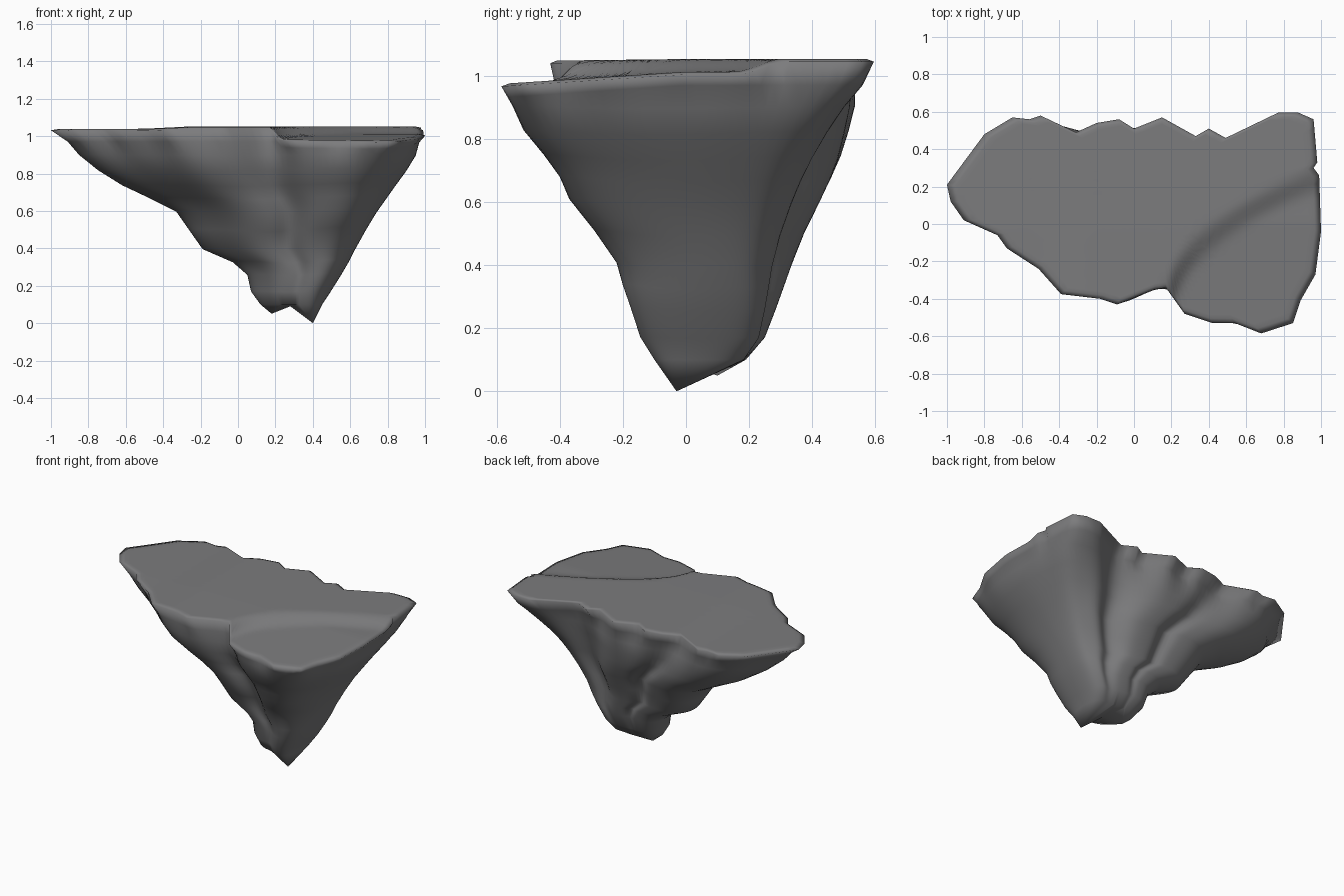
import bpy, bmesh, math

if "Cube" in bpy.data.objects:
    bpy.data.objects.remove(bpy.data.objects["Cube"])

rock = bpy.data.materials.new("dark grey rock")
rock.diffuse_color = (0.2, 0.2, 0.205, 1)
rock.use_nodes = True
rock.node_tree.nodes["Principled BSDF"].inputs["Base Color"].default_value = rock.diffuse_color

# Plan outline of the plateau, counter-clockwise from the left point
P = [(-1, .21), (-.98, .12), (-.91, .02), (-.73, -.06), (-.68, -.13), (-.51, -.24),
     (-.39, -.375), (-.18, -.40), (-.09, -.43), (.11, -.35), (.17, -.34), (.27, -.48),
     (.42, -.53), (.54, -.53), (.68, -.585), (.85, -.53), (.89, -.41), (.97, -.27),
     (1, -.04), (.99, .26), (.96, .30), (.98, .33), (.96, .56), (.88, .595), (.77, .595),
     (.49, .46), (.40, .51), (.33, .47), (.15, .57), (0, .51), (-.08, .56), (-.2, .54),
     (-.31, .49), (-.5, .58), (-.56, .56), (-.65, .57), (-.8, .48)]
outline = []
for i, a in enumerate(P):
    b = P[(i + 1) % len(P)]
    n = max(1, round(math.dist(a, b) / .045))
    outline += [(a[0] + (b[0] - a[0]) * k / n, a[1] + (b[1] - a[1]) * k / n) for k in range(n)]

# Underside sections: z, x min, x max, y min, y max
LEVELS = [(.97, -.91, .97, -.565, .56), (.90, -.85, .95, -.55, .535),
          (.82, -.75, .90, -.515, .515), (.74, -.62, .84, -.45, .49),
          (.67, -.47, .79, -.40, .46), (.60, -.33, .74, -.37, .425),
          (.50, -.26, .68, -.29, .375), (.40, -.19, .625, -.22, .335),
          (.33, -.03, .59, -.20, .31), (.26, .05, .55, -.175, .285),
          (.17, .07, .495, -.145, .25), (.10, .12, .45, -.10, .19)]


def bump(v, centre, width):
    return math.exp(-((v - centre) / width) ** 2)


def smoothed(points):
    """One pass of rounding off a closed outline."""
    n = len(points)
    return [tuple((points[i - 1][k] + 2 * points[i][k] + points[(i + 1) % n][k]) / 4
                  for k in (0, 1)) for i in range(n)]


def unit(points):
    """Scale an outline to the unit square."""
    xs, ys = [p[0] for p in points], [p[1] for p in points]
    return [((x - min(xs)) / (max(xs) - min(xs)), (y - min(ys)) / (max(ys) - min(ys)))
            for x, y in points]


def top_height(x, y):
    """Plateau, with a lower shelf at the front right."""
    high = 1.052 - .013 * min(1, max(0, (-x - .25) / .25)) + .012 * min(0, y + .05)
    if x <= .172:
        return high
    s = math.sqrt((x - .17) / .8)
    d = (-.34 + .65 * s - y) / math.hypot(1, .406 / s)
    t = min(1, max(0, d / .14))
    t = t * t * (3 - 2 * t)
    low = 1.012 + .065 * min(0, y)
    return high + (low - high) * t


bm = bmesh.new()


def bridge(upper, lower):
    n = len(upper)
    for i in range(n):
        j = (i + 1) % n
        bm.faces.new((upper[i], lower[i], lower[j], upper[j]))


# Top surface: shrinking rings towards a centre point
C = (.15, .08)
factors = [.03] + [.07 + .045 * k for k in range(20)] + [.96, 1]
rings = []
for f in factors:
    ring = []
    for x, y in outline:
        px, py = C[0] + (x - C[0]) * f, C[1] + (y - C[1]) * f
        ring.append(bm.verts.new((px, py, top_height(px, py) - (.008 if f == 1 else 0))))
    rings.append(ring)
bm.faces.new(rings[0])
rim = rings[-1]

# Underside: the outline, rounder with depth, fitted into each section
shape = outline
for level, (z, xa, xb, ya, yb) in enumerate(LEVELS):
    for k in range(6 if level else 2):
        shape = smoothed(shape)
    mid = math.sin(math.pi * min(1, (1.04 - z) / .95))
    early = min(1, (1.0 - z) / .3) * min(1, z / .4) if level else 0
    carved = []
    for u, v in unit(shape):
        # Gullies at the back and front, overhang under the back corner
        back, front = max(0, v - .5) * 2, max(0, .5 - v) * 2
        v -= back * (mid * (.12 * bump(u, .75, .08) + .05 * bump(u, .38, .05))
                     + early * .15 * bump(u, .95, .14))
        v += mid * front * .07 * bump(u, .57, .07)
        carved.append((u, v))
    ring = []
    for (u, v), r in zip(unit(carved), rim):
        px, py = xa + u * (xb - xa), ya + v * (yb - ya)
        pz = min(z, r.co.z - .035) if level == 0 else z + .012 * math.sin(9 * u + 5 * v) * mid
        ring.append(bm.verts.new((px, py, pz)))
    rings.append(ring)

# Two tips with a saddle between them
tips = []
for v in rings[-1]:
    x = v.co.x
    t = (.18, .10, .05) if x < .235 else (.40, -.03, 0) if x > .315 else (.28, .04, .09)
    tips.append(bm.verts.new(t))
rings.append(tips)

for a, b in zip(rings, rings[1:]):
    bridge(a, b)
bmesh.ops.remove_doubles(bm, verts=bm.verts, dist=.0005)
bmesh.ops.recalc_face_normals(bm, faces=bm.faces)
for f in bm.faces:
    f.smooth = True

mesh = bpy.data.meshes.new("floating_rock")
bm.to_mesh(mesh)
bm.free()
mesh.materials.append(rock)
obj = bpy.data.objects.new("floating_rock", mesh)
bpy.context.collection.objects.link(obj)
